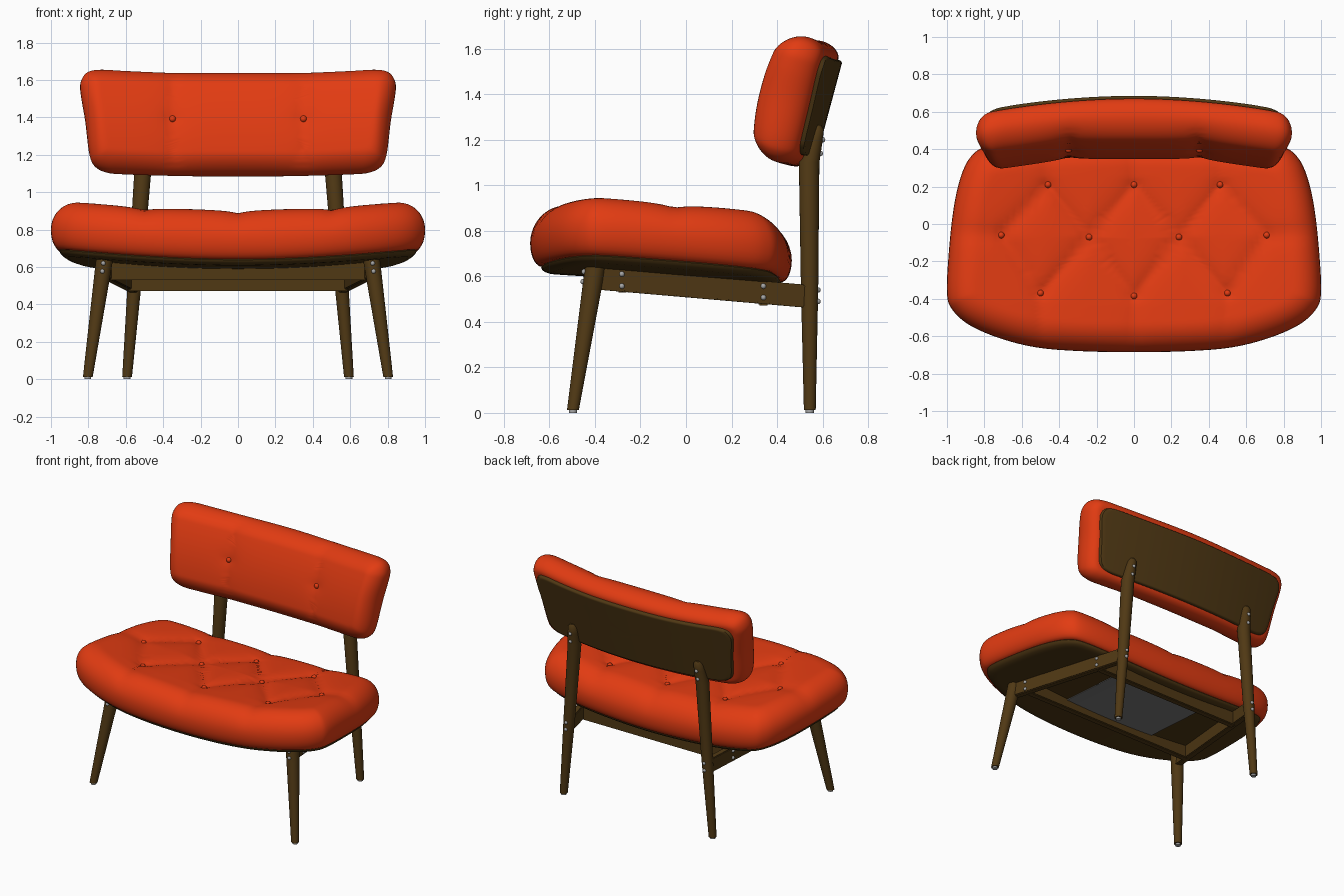
import bpy, bmesh, math
from mathutils import Vector, Matrix

if "Cube" in bpy.data.objects:
    bpy.data.objects.remove(bpy.data.objects["Cube"])


def mat(name, r, g, b):
    m = bpy.data.materials.new(name)
    m.diffuse_color = (r, g, b, 1)
    m.use_nodes = True
    m.node_tree.nodes["Principled BSDF"].inputs["Base Color"].default_value = m.diffuse_color
    return m


RED = mat("orange red fabric", 0.76, 0.044, 0.006)
WOOD = mat("dark brown wood", 0.08, 0.04, 0.007)
STEEL = mat("light grey metal", 0.38, 0.38, 0.38)
GREY = mat("grey dust cover", 0.2, 0.2, 0.2)


def finish(name, bm, material, angle=40):
    bmesh.ops.recalc_face_normals(bm, faces=bm.faces)
    me = bpy.data.meshes.new(name)
    bm.to_mesh(me)
    bm.free()
    me.materials.append(material)
    ob = bpy.data.objects.new(name, me)
    bpy.context.collection.objects.link(ob)
    bpy.context.view_layer.objects.active = ob
    ob.select_set(True)
    bpy.ops.object.shade_smooth_by_angle(angle=math.radians(angle))
    ob.select_set(False)
    return ob


def outline(half, k=6):
    """Closed smooth outline from right-hand points, mirrored in x."""
    p = [Vector(q) for q in half + [(-x, y) for x, y in reversed(half[1:-1])]]
    n, out = len(p), []
    for i in range(n):
        a, b, c, d = p[i - 1], p[i], p[(i + 1) % n], p[(i + 2) % n]
        for j in range(k):
            t = j / k
            out.append(0.5 * (2 * b + (c - a) * t + (2 * a - 5 * b + 4 * c - d) * t * t
                              + (3 * b - a - 3 * c + d) * t ** 3))
    return out


def seg_dist(x, y, s):
    ax, ay, bx, by = s
    dx, dy = bx - ax, by - ay
    t = max(0, min(1, ((x - ax) * dx + (y - ay) * dy) / (dx * dx + dy * dy + 1e-12)))
    return math.hypot(x - ax - t * dx, y - ay - t * dy)


def pad(name, pts, cy, base, top, mid, r_top, r_bot, material, place, angle=40, rings=36):
    """Rounded pad between two height functions, filled with rings of the outline."""
    edges = [(*pts[i - 1], *pts[i]) for i in range(len(pts))]
    rows = [(1 - (j / rings) ** 1.6, -1) for j in range(rings - 1, 0, -1)]
    rows += [(1 - (j / rings) ** 1.6, 1) for j in range(rings)]
    bm, loops, n = bmesh.new(), [], len(pts)
    for s, side in rows:
        loop = []
        for q in pts:
            x, y = q.x * s, cy + (q.y - cy) * s
            d = 0 if s == 1 else min(seg_dist(x, y, e) for e in edges)
            f = math.sqrt(1 - (1 - min(1, d / (r_top if side > 0 else r_bot))) ** 2)
            zm = base(x, y) + mid
            end = top(x, y) if side > 0 else base(x, y)
            loop.append(bm.verts.new(place(x, y, zm + (end - zm) * f)))
        loops.append(loop)
    for a, b in zip(loops, loops[1:]):
        for i in range(n):
            bm.faces.new((a[i - 1], a[i], b[i], b[i - 1]))
    for loop, fn in ((loops[0], base), (loops[-1], top)):
        c = bm.verts.new(place(0, cy, fn(0, cy)))
        for i in range(n):
            bm.faces.new((loop[i - 1], loop[i], c))
    return finish(name, bm, material, angle)


def tube(name, path, material, sides=24):
    """Round tapered post from (x, y, z, radius) stations."""
    bm, prev = bmesh.new(), None
    for k, (x, y, z, r) in enumerate(path):
        ring = [bm.verts.new((x + r * math.cos(a), y + r * math.sin(a), z))
                for a in (2 * math.pi * i / sides for i in range(sides))]
        if prev:
            for i in range(sides):
                bm.faces.new((prev[i - 1], prev[i], ring[i], ring[i - 1]))
        if k in (0, len(path) - 1):
            bm.faces.new(ring)
        prev = ring
    return finish(name, bm, material)


def beam(name, a, b, w, h):
    a, b = Vector(a), Vector(b)
    d = b - a
    side = d.cross(Vector((0, 0, 1))).normalized()
    rot = Matrix((d.normalized(), -side, d.cross(-side).normalized())).transposed().to_4x4()
    bm = bmesh.new()
    bmesh.ops.create_cube(bm, size=1, matrix=Matrix.Translation((a + b) / 2) @ rot
                          @ Matrix.Diagonal((d.length, w, h, 1)))
    bmesh.ops.bevel(bm, geom=bm.edges[:], offset=0.005, segments=2, affect='EDGES')
    return finish(name, bm, WOOD)


def dots(name, places, r, material):
    bm = bmesh.new()
    for p in places:
        bmesh.ops.create_uvsphere(bm, u_segments=14, v_segments=8, radius=r,
                                  matrix=Matrix.Translation(p))
    return finish(name, bm, material, 60)


# --- seat cushion with diamond tufting
back_row = [(-.46, .21), (0, .21), (.46, .21)]
mid_row = [(-.71, -.06), (-.24, -.07), (.24, -.07), (.71, -.06)]
front_row = [(-.5, -.37), (0, -.385), (.5, -.37)]
tufts = back_row + mid_row + front_row
pleats = [(*a, *b) for a in back_row + front_row for b in mid_row if abs(a[0] - b[0]) < .3]
edge_pleats = [(x, y, x, -.7) for x, y in front_row] + [(x, y, x, .47) for x, y in back_row]
edge_pleats += [(s * .71, -.06, s * 1, -.04) for s in (-1, 1)]


def seat_base(x, y):
    return .64 + .07 * (x / .97) ** 2 - .065 * (y + .6)


def seat_top(x, y):
    deep = max(.026 * math.exp(-min(seg_dist(x, y, s) for s in pleats) / .06),
               .018 * math.exp(-min(seg_dist(x, y, s) for s in edge_pleats) / .07))
    dimple = .014 * math.exp(-min(math.hypot(x - a, y - b) for a, b in tufts) / .035)
    return .893 + .05 * (x / .85) ** 2 - .07 * (y + .35) - deep - dimple


def flat(x, y, z):
    return (x, y, z)


seat_pts = outline([(0, -.685), (.28, -.68), (.52, -.66), (.72, -.61), (.88, -.54), (.97, -.46),
                    (1, -.37), (.99, -.15), (.965, .08), (.93, .24), (.88, .35), (.8, .41),
                    (.6, .445), (.3, .46), (0, .465)])
pad("seat_cushion", seat_pts, -.08, seat_base, seat_top, .1, .16, .05, RED, flat, 80)
dots("seat_buttons", [(x, y, seat_top(x, y) + .006) for x, y in tufts], .018, RED)

# --- seat board and dust cover underneath
board_pts = [Vector((p.x * .955, -.08 + (p.y + .08) * .92)) for p in seat_pts]
pad("seat_board", board_pts, -.08, lambda x, y: seat_base(x, y) - .03,
    lambda x, y: seat_base(x, y) + .004, .026, .01, .06, WOOD, flat, rings=20)
bm = bmesh.new()
bmesh.ops.create_grid(bm, x_segments=12, y_segments=4, size=1)
for v in bm.verts:
    x, y = v.co.x * .37, v.co.y * .27
    v.co = (x, y, seat_base(x, y) - .035)
bmesh.ops.solidify(bm, geom=bm.faces[:], thickness=.004)
finish("dust_cover", bm, GREY)


# --- backrest cushion and panel, leaning back about 15 degrees
def lean(x, v, h):
    return (x, .48 - .966 * h + .259 * v, 1.37 + .966 * v + .259 * h)


def bow(x):
    return .07 * (1 - (x / .75) ** 2)


def back_base(x, v):
    return -.065 - bow(x)


def back_top(x, v):
    fold = .06 * max(0, min(1, (.75 - abs(x)) / .4))
    d = abs(abs(x) - .35)
    dimple = .014 * math.exp(-math.hypot(d, v) / .04)
    return .165 - fold - .5 * v * v - .012 * math.exp(-d / .05) - dimple


back_pts = outline([(0, -.28), (.35, -.28), (.6, -.28), (.7, -.275), (.765, -.245), (.795, -.18),
                    (.817, 0), (.84, .14), (.842, .21), (.81, .265), (.74, .285), (.6, .284),
                    (.35, .282), (0, .285)])
pad("backrest_cushion", back_pts, 0, back_base, back_top, .09, .1, .06, RED, lean, 80)
dots("backrest_buttons", [lean(s * .35, 0, back_top(.35, 0) + .006) for s in (-1, 1)], .018, RED)
panel_pts = [Vector((p.x * .925, p.y * .79)) for p in back_pts]
pad("backrest_panel", panel_pts, 0, lambda x, v: back_base(x, v) - .02,
    lambda x, v: back_base(x, v) + .01, .022, .01, .012, WOOD, lean, rings=20)

# --- legs, glides, side rails and screws, mirrored left and right
screws = []
for s, tag in ((-1, "left"), (1, "right")):
    tube(f"front_leg_{tag}", [(s * .803, -.497, .012, .026), (s * .712, -.397, .652, .046)], WOOD)
    tube(f"back_leg_{tag}", [(s * .593, .544, .012, .026), (s * .55, .543, .55, .038),
                             (s * .51, .541, 1.1, .045), (s * .503, .563, 1.2, .038),
                             (s * .5, .574, 1.245, .032), (s * .5, .578, 1.265, .016)], WOOD)
    tube(f"front_glide_{tag}", [(s * .803, -.497, 0, .018), (s * .803, -.497, .014, .018)], STEEL)
    tube(f"back_glide_{tag}", [(s * .593, .544, 0, .018), (s * .593, .544, .014, .018)], STEEL)
    beam(f"side_rail_{tag}", (s * .715, -.39, .592), (s * .556, .535, .512), .045, .1)
    screws += [(s * .718, -.282, .61), (s * .718, -.282, .557),
               (s * .613, .34, .557), (s * .613, .34, .507),
               (s * .72, -.448, .62), (s * .725, -.452, .577),
               (s * .55, .58, .54), (s * .553, .58, .49),
               (s * .503, .6, 1.2), (s * .508, .59, 1.14)]
dots("screws", screws, .012, STEEL)

# --- cross rails
beam("front_cross_rail", (-.69, -.28, .577), (.69, -.28, .577), .045, .095)
beam("back_cross_rail", (-.59, .34, .522), (.59, .34, .522), .045, .1)
